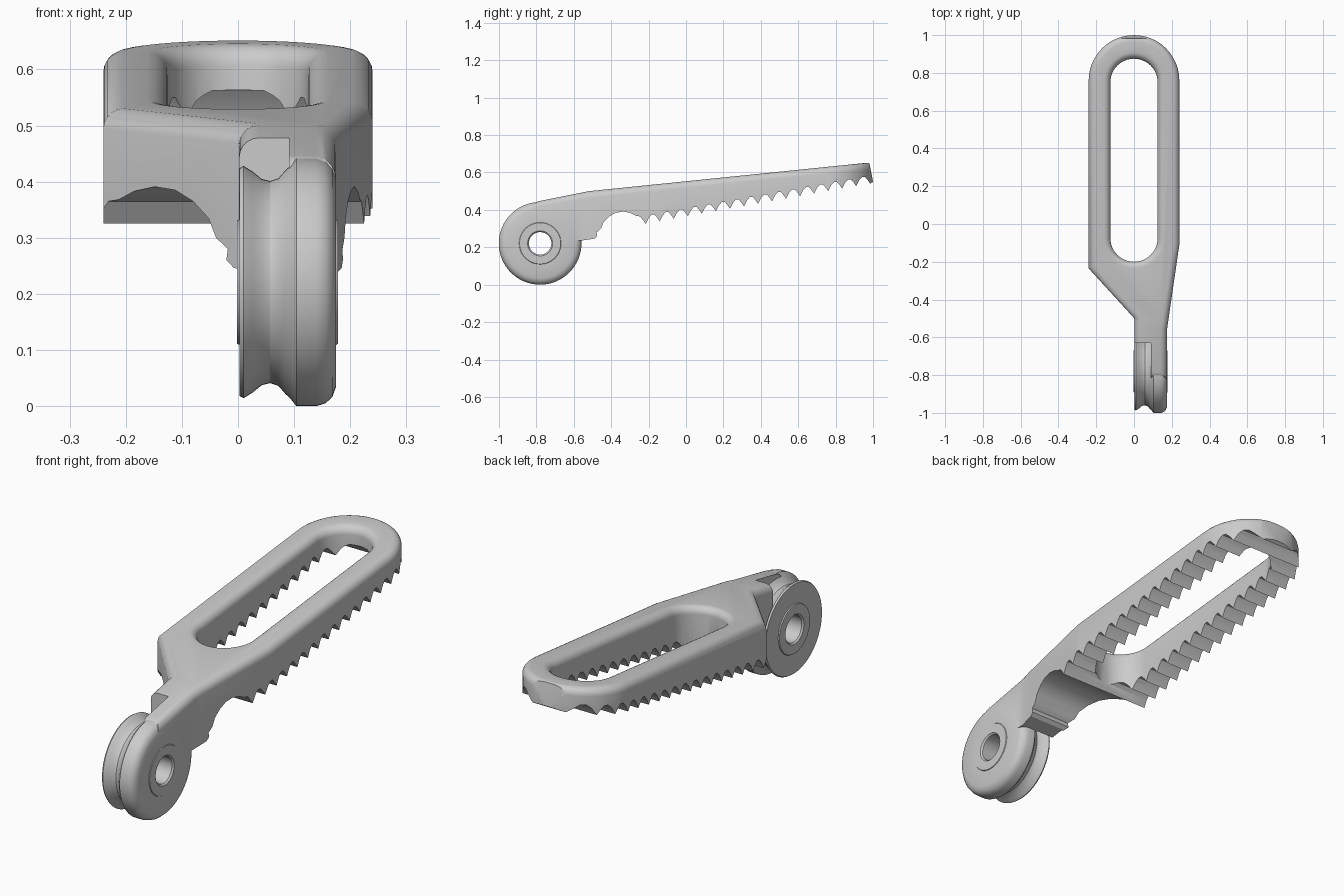
import bpy, bmesh
from math import sin, cos, pi, radians

if "Cube" in bpy.data.objects:
    bpy.data.objects.remove(bpy.data.objects["Cube"])

HUB_Y, HUB_Z = -0.78, 0.221      # pulley axis
ROUND = 0.035                    # edge rounding on top of the bar


def loft(name, loops, closed=False):
    """Skin equal-sized loops; cap the ends, or join last to first."""
    bm = bmesh.new()
    rings = [[bm.verts.new(p) for p in loop] for loop in loops]
    n = len(rings[0])
    pairs = list(zip(rings, rings[1:])) + ([(rings[-1], rings[0])] if closed else [])
    for a, b in pairs:
        for i in range(n):
            j = (i + 1) % n
            bm.faces.new((a[i], a[j], b[j], b[i]))
    if not closed:
        bm.faces.new(rings[0])
        bm.faces.new(rings[-1])
    bmesh.ops.recalc_face_normals(bm, faces=bm.faces)
    mesh = bpy.data.meshes.new(name)
    bm.to_mesh(mesh)
    bm.free()
    ob = bpy.data.objects.new(name, mesh)
    bpy.context.collection.objects.link(ob)
    return ob


def edit(ob, func):
    bm = bmesh.new()
    bm.from_mesh(ob.data)
    func(bm)
    bm.to_mesh(ob.data)
    bm.free()


def boolean(ob, other, op):
    mod = ob.modifiers.new("cut", 'BOOLEAN')
    mod.object, mod.operation, mod.solver = other, op, 'EXACT'
    bpy.context.view_layer.objects.active = ob
    bpy.ops.object.modifier_apply(modifier=mod.name)
    bpy.data.objects.remove(other)


def arc(cx, cy, r, a0, a1, n=24):
    return [(cx + r * cos(radians(a0 + (a1 - a0) * i / n)),
             cy + r * sin(radians(a0 + (a1 - a0) * i / n))) for i in range(n + 1)]


# Bar: plan outline, flat top at z = 0 with rounded rim
plan = [(0.002, -0.82), (0.1745, -0.82), (0.1745, -0.56), (0.24, -0.11)]
plan += arc(0, 0.76, 0.24, 0, 180) + [(-0.24, -0.235), (0.002, -0.5)]
arm = loft("slotted_arm", [[(x, y, z) for x, y in plan] for z in (-1, 0)])


def round_rim(bm):
    rim = [e for e in bm.edges if all(abs(v.co.z) < 1e-5 for v in e.verts)]
    bmesh.ops.bevel(bm, geom=rim, offset=ROUND, segments=5, profile=0.5, affect='EDGES')


edit(arm, round_rim)

# Long slot with a flared upper lip
layers = [(-1.1, 0.125)]
for i in range(7):
    a = i / 6 * pi / 2
    layers.append((-ROUND + ROUND * sin(a), 0.125 + ROUND * (1 - cos(a))))
layers.append((0.05, layers[-1][1]))
slot = loft("slot_cutter", [[(x, y, z) for x, y in
                             arc(0, 0.75, r, 0, 180) + arc(0, -0.075, r, 180, 360)]
                            for z, r in layers])
boolean(arm, slot, 'DIFFERENCE')


# Tilt the bar to its sloping top line, with a kink at the neck
def slope(bm):
    bmesh.ops.bisect_plane(bm, geom=bm.verts[:] + bm.edges[:] + bm.faces[:],
                           plane_co=(0, -0.52, 0), plane_no=(0, 1, 0))
    for v in bm.verts:
        d = v.co.y + 0.52
        v.co.z += 0.5 + d * (0.102 if d > 0 else 0.2)


edit(arm, slope)

# Side profile: toothed underside, arch and step under the neck
side = [(-0.9, 0.9), (-0.9, 0.4), (-0.8, 0.35), (-0.62, 0.235), (-0.56, 0.236),
        (-0.49, 0.246), (-0.475, 0.26), (-0.478, 0.28), (-0.455, 0.30), (-0.44, 0.335),
        (-0.41, 0.365), (-0.375, 0.385), (-0.335, 0.391), (-0.295, 0.383),
        (-0.265, 0.368), (-0.245, 0.365)]
PITCH = 0.075
for i in range(17):
    for f, h in ((0, 0), (0.22, 0.03), (0.42, 0.044), (0.62, 0.042), (0.82, 0.022)):
        y = -0.215 + (i + f) * PITCH
        if y < 0.992:
            side.append((y, 0.325 + 0.179 * (y + 0.215) + h))
side += [(1.0, 0.55), (0.975, 0.68), (0.95, 0.9)]
boolean(arm, loft("side_profile", [[(x, y, z) for y, z in side] for x in (-0.5, 0.5)]),
        'INTERSECT')

# Clearance around the pulley and the notch above it
boolean(arm, loft("pulley_clearance",
                  [[(x, HUB_Y + y, HUB_Z + z) for y, z in arc(0, 0, 0.221, 0, 354, 59)]
                   for x in (-0.1, 0.091)]), 'DIFFERENCE')
box = [(-0.95, 0.1), (-0.63, 0.1), (-0.63, 0.8), (-0.95, 0.8)]
boolean(arm, loft("notch", [[(x, y, z) for y, z in box] for x in (-0.1, 0.091)]),
        'DIFFERENCE')

# Hub: grooved pulley rim, thick rounded disc, raised washers and bore
profile = [(-0.002, 0.067), (-0.002, 0.11), (0.003, 0.112), (0.003, 0.203), (0.01, 0.207),
           (0.026, 0.197), (0.042, 0.184), (0.057, 0.18), (0.072, 0.185), (0.085, 0.2),
           (0.092, 0.206), (0.104, 0.221), (0.14, 0.221), (0.156, 0.216), (0.168, 0.205),
           (0.175, 0.186), (0.175, 0.112), (0.178, 0.11), (0.178, 0.067),
           (0.171, 0.06), (0.005, 0.06)]
N = 64
hub = loft("pulley_hub", [[(x, HUB_Y + r * cos(2 * pi * k / N), HUB_Z + r * sin(2 * pi * k / N))
                           for x, r in profile] for k in range(N)], closed=True)
boolean(arm, hub, 'UNION')

bpy.ops.object.select_all(action='DESELECT')
arm.select_set(True)
bpy.context.view_layer.objects.active = arm
bpy.ops.object.shade_smooth_by_angle(angle=radians(32))
